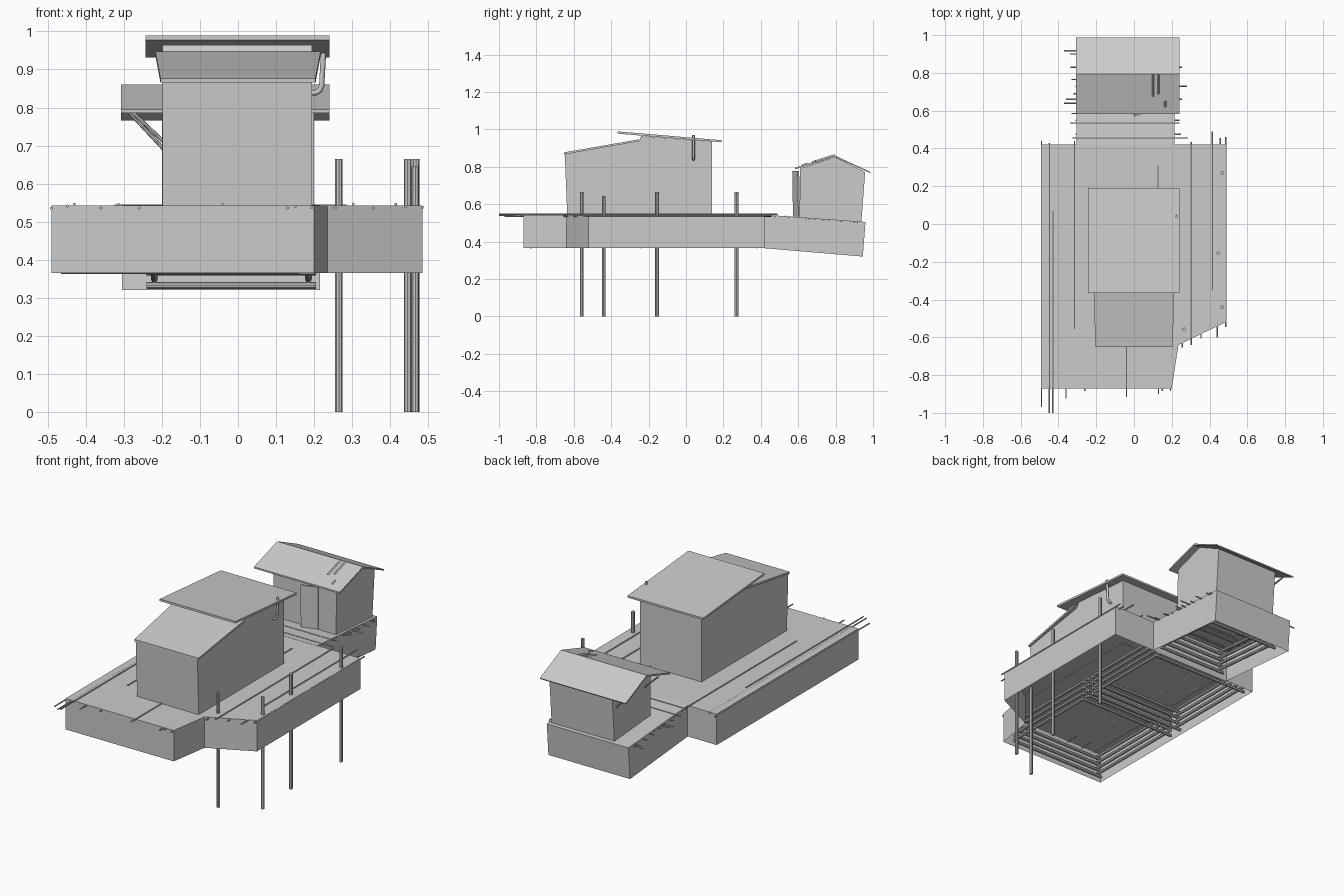
import bpy, bmesh, math
from mathutils import Vector, Matrix

if "Cube" in bpy.data.objects:
    bpy.data.objects.remove(bpy.data.objects["Cube"])


def finish(name, bm):
    bmesh.ops.recalc_face_normals(bm, faces=bm.faces[:])
    me = bpy.data.meshes.new(name)
    bm.to_mesh(me)
    bm.free()
    ob = bpy.data.objects.new(name, me)
    bpy.context.collection.objects.link(ob)
    return ob


def prism(name, ring_a, ring_b, open_edge=None, open_a=False):
    """Loft between two matching rings; optionally leave a cap or one side open."""
    bm = bmesh.new()
    a = [bm.verts.new(p) for p in ring_a]
    b = [bm.verts.new(p) for p in ring_b]
    n = len(a)
    for i in range(n):
        if i != open_edge:
            j = (i + 1) % n
            bm.faces.new((a[i], a[j], b[j], b[i]))
    if not open_a:
        bm.faces.new(a)
    bm.faces.new(b)
    return finish(name, bm)


def side_prism(name, profile, x0, x1, open_edge=None):
    return prism(name, [(x0, y, z) for y, z in profile],
                 [(x1, y, z) for y, z in profile], open_edge)


def rods(name, segments, r, sides=8):
    bm = bmesh.new()
    for p, q in segments:
        p, q = Vector(p), Vector(q)
        d = q - p
        rot = d.to_track_quat('Z', 'Y').to_matrix().to_4x4()
        bmesh.ops.create_cone(bm, cap_ends=True, segments=sides, radius1=r, radius2=r,
                              depth=d.length, matrix=Matrix.Translation((p + q) / 2) @ rot)
    return finish(name, bm)


def crib(name, x0, x1, y0, y1, z0, layers=8, r=0.009, inset=0.02):
    """Log crib: pairs of logs in alternating directions."""
    seg = []
    for k in range(layers):
        z = z0 + k * r * 2
        if k % 2 == 0:
            seg += [((x0, y, z), (x1, y, z)) for y in (y0 + inset, y1 - inset)]
        else:
            seg += [((x, y0, z), (x, y1, z)) for x in (x0 + inset, x1 - inset)]
    return rods(name, seg, r)


# Main deck with skirt, open underneath
outline = [(-0.49, -0.87), (0.2, -0.87), (0.235, -0.64), (0.485, -0.52), (0.485, 0.42), (-0.49, 0.42)]
prism("main_deck", [(x, y, 0.365) for x, y in outline],
      [(x, y, 0.543) for x, y in outline], open_a=True)
crib("front_log_crib", -0.465, 0.16, -0.85, -0.22, 0.372)
crib("middle_log_crib", -0.465, 0.16, -0.18, 0.40, 0.372)

# Tilted rear deck, open underneath
side_prism("rear_deck", [(0.415, 0.365), (0.945, 0.32), (0.96, 0.505), (0.415, 0.544)],
           -0.305, 0.215, open_edge=0)
pivot = Matrix.Translation((0, 0.415, 0.365))
tilt = pivot @ Matrix.Rotation(math.radians(-4.7), 4, 'X') @ pivot.inverted()
crib("rear_log_crib", -0.24, 0.205, 0.45, 0.93, 0.373).data.transform(tilt)

# Long deck rods: x, start y, end y, height
long_rods = [(-0.49, -0.97, 0.44, .535), (-0.448, -1.0, 0.43, .541), (-0.43, -1.0, 0.07, .546),
             (-0.315, -0.555, 0.44, .545), (0.303, -0.64, 0.435, .546), (0.415, -0.35, 0.49, .546),
             (0.457, -0.5, 0.455, .536), (0.485, -0.545, 0.46, .538), (-0.04, -0.915, -0.6, .546),
             (0.127, 0.1, 0.31, .546), (-0.36, -0.925, -0.8, .536), (-0.26, -0.885, -0.8, .536),
             (0.13, -0.9, -0.8, .536), (0.15, -0.885, -0.8, .54), (0.193, -0.885, -0.8, .537),
             (0.255, -0.655, -0.55, .536), (0.355, -0.605, -0.5, .536), (0.44, -0.6, -0.5, .54)]
rods("deck_rods", [((x, a, z), (x, b, z)) for x, a, b, z in long_rods], 0.004, 6)

# Cross rods poking out of the rear deck
cross = [(.455, -.325, .285), (.475, -.31, .25), (.535, -.34, .24), (.55, -.31, .24),
         (.585, -.33, .22), (.64, -.37, .235), (.66, -.36, .255), (.69, -.32, .24),
         (.73, -.31, .28), (.765, -.33, .24), (.83, -.335, .255), (.9, -.34, .24), (.917, -.37, .23)]
seg = []
for i, (y, a, b) in enumerate(cross):
    z = 0.541 - (y - 0.415) * 0.0716 + (0.003 if i in (0, 2) else -0.003)
    seg.append(((a, y, z), (b, y, z)))
rods("rear_deck_rods", seg, 0.004, 6)

# Mooring posts
rods("mooring_posts", [((x, y, 0), (x, y, h)) for x, y, h in
     [(0.468, 0.27, .665), (0.446, -0.155, .665), (0.466, -0.44, .645), (0.265, -0.557, .665)]], 0.0095)

# Main house and its two sloping roofs
side_prism("house_walls", [(-0.635, .54), (-0.648, .868), (-0.25, .938), (-0.24, .965),
                           (0.14, .935), (0.14, .54)], -0.198, 0.195)
slope = [(-0.652, .866, .204), (-0.25, .936, .217), (-0.25, .947, .217), (-0.652, .877, .204)]
prism("front_roof", [(-w, y, z) for y, z, w in slope], [(w, y, z) for y, z, w in slope])
side_prism("upper_roof", [(-0.365, .977), (0.19, .931), (0.19, .942), (-0.365, .989)], -0.243, 0.24)

# Bent stove pipe on the right wall
cu = bpy.data.curves.new("stove_pipe", 'CURVE')
cu.dimensions = '3D'
cu.bevel_depth = 0.007
cu.bevel_resolution = 2
cu.use_fill_caps = True
sp = cu.splines.new('POLY')
path = [(0.185, .838), (0.206, .839), (0.215, .845), (0.22, .858), (0.226, .97)]
sp.points.add(len(path) - 1)
for pt, (x, z) in zip(sp.points, path):
    pt.co = (x, 0.04, z, 1)
bpy.context.collection.objects.link(bpy.data.objects.new("stove_pipe", cu))

# Rear hut with gable roof
side_prism("hut_walls", [(0.607, .52), (0.61, .79), (0.795, .852), (0.958, .772), (0.937, .5)], -0.2, 0.2)
side_prism("hut_roof", [(0.583, .786), (0.795, .852), (0.985, .766), (0.988, .772),
                        (0.795, .861), (0.583, .795)], -0.307, 0.24)
rods("roof_braces", [((-0.285, y, .795 - d), (-0.19, y, .697 - d + e))
     for y, d, e in ((0.66, 0, .008), (0.92, .008, -.004))], 0.005)

# Loose planks on the hut roof
seg = []
for x, a, b in ((0.1, .675, .795), (0.13, .69, .795), (0.165, .62, .65)):
    seg.append(((x, a, .861 + (a - .795) * .311), (x, b, .861 + (b - .795) * .311)))
rods("roof_planks", seg, 0.006, 4)

# Door standing ajar
base = [(0.0, 0.568), (0.09, 0.597), (0.088, 0.605), (-0.002, 0.576)]
prism("hut_door", [(x, y + .004, .535) for x, y in base], [(x, y, .778) for x, y in base])
